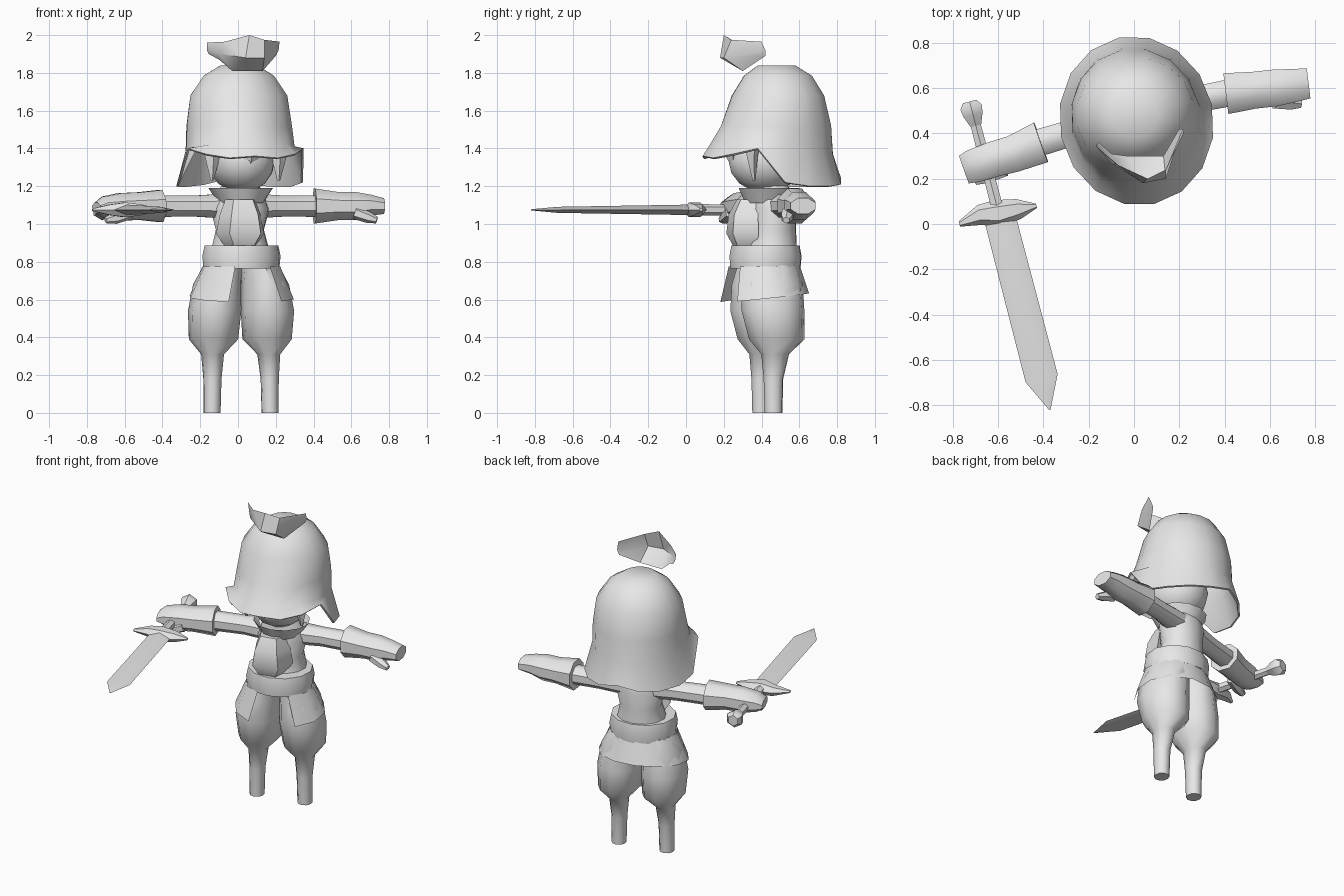
import bpy, bmesh
from math import sin, cos, pi, radians
from mathutils import Vector, Matrix

if "Cube" in bpy.data.objects:
    bpy.data.objects.remove(bpy.data.objects["Cube"])

grey = bpy.data.materials.new("plain grey")
grey.use_nodes = True
grey.diffuse_color = (0.8, 0.8, 0.8, 1)
grey.node_tree.nodes["Principled BSDF"].inputs["Base Color"].default_value = (0.8, 0.8, 0.8, 1)

# The figure is turned a little about the vertical axis
BODY = Matrix.Translation((0.01, 0.46, 0)) @ Matrix.Rotation(radians(12), 4, "Z")
WORLD = Matrix.Identity(4)


def loft(name, rings, frame=BODY, closed=True, cap=True, thick=0, sharp=45):
    """Skin rows of points into one smooth-shaded mesh."""
    bm = bmesh.new()
    rows = [[bm.verts.new(frame @ Vector(p)) for p in ring] for ring in rings]
    n = len(rows[0])
    for a, b in zip(rows, rows[1:]):
        for i in range(n if closed else n - 1):
            j = (i + 1) % n
            bm.faces.new((a[i], a[j], b[j], b[i]))
    if closed and cap:
        bm.faces.new(rows[0])
        bm.faces.new(rows[-1])
    bmesh.ops.recalc_face_normals(bm, faces=bm.faces)
    mesh = bpy.data.meshes.new(name)
    bm.to_mesh(mesh)
    bm.free()
    mesh.materials.append(grey)
    obj = bpy.data.objects.new(name, mesh)
    bpy.context.collection.objects.link(obj)
    bpy.ops.object.select_all(action="DESELECT")
    obj.select_set(True)
    bpy.context.view_layer.objects.active = obj
    bpy.ops.object.shade_smooth_by_angle(angle=radians(sharp))
    if thick:
        obj.modifiers.new("thickness", "SOLIDIFY").thickness = thick
    return obj


def oval(x, y, rx, ry, z, n=12):
    return [(x + rx * sin(2 * pi * i / n), y - ry * cos(2 * pi * i / n), z) for i in range(n)]


def tube(name, stations, n=8, turn=0.5, sharp=45):
    """Stations: position, half width, half height along a mostly level path."""
    pts = [Vector(s[0]) for s in stations]
    along = (pts[-1] - pts[0]).normalized()
    side = along.cross(Vector((0, 0, 1))).normalized()
    up = side.cross(along)
    rings = []
    for p, (_, w, h) in zip(pts, stations):
        angles = [2 * pi * (i + turn) / n for i in range(n)]
        rings.append([p + side * w * cos(a) + up * h * sin(a) for a in angles])
    return loft(name, rings, WORLD, sharp=sharp)


# Legs with puffed breeches
LEG = [(0.157, -0.03, 0.045, 0.048, 0), (0.155, -0.03, 0.048, 0.053, 0.18),
       (0.152, -0.02, 0.06, 0.075, 0.31), (0.145, -0.01, 0.13, 0.15, 0.39),
       (0.143, -0.03, 0.14, 0.17, 0.54), (0.13, -0.03, 0.125, 0.165, 0.68),
       (0.1, -0.03, 0.1, 0.14, 0.78)]
for label, s in (("left", 1), ("right", -1)):
    loft(label + "_leg", [oval(s * x, y, rx, ry, z, 10) for x, y, rx, ry, z in LEG])

# Belt and open-fronted skirt
loft("belt", [oval(0, -0.04, 0.205, 0.19, 0.765), oval(0, -0.04, 0.212, 0.195, 0.83),
              oval(0, -0.04, 0.2, 0.185, 0.885)])


def skirt_row(rx, ry, z, dip, gap, n=11):
    row = []
    for i in range(n):
        a = radians(7 + gap + (360 - 2 * gap) * i / (n - 1))
        row.append((rx * sin(a), -0.045 - ry * cos(a), z - dip * cos(a)))
    return row


loft("skirt", [skirt_row(0.212, 0.19, 0.775, 0, 27), skirt_row(0.285, 0.235, 0.61, 0.025, 31)],
     closed=False)

# Torso, collar and chest plate
loft("torso", [oval(0, -0.01, 0.155, 0.14, 0.87), oval(0, 0, 0.13, 0.125, 0.97),
               oval(0, 0, 0.16, 0.125, 1.08), oval(0, 0, 0.13, 0.11, 1.16),
               oval(0, -0.02, 0.09, 0.09, 1.22)])
loft("collar", [oval(0, -0.02, 0.12, 0.13, 1.11), oval(0, -0.02, 0.175, 0.165, 1.19)], cap=False)


def plate_row(w, depth, z):
    x = -0.02
    return [(x - w, -0.1, z), (x - 0.65 * w, -depth, z), (x + 0.65 * w, -depth, z), (x + w, -0.1, z)]


loft("chest_plate", [plate_row(0.085, 0.2, 0.885), plate_row(0.13, 0.23, 0.95),
                     plate_row(0.11, 0.22, 1.05), plate_row(0.08, 0.18, 1.13)])

# Head and tufts of hair
head_rows = []
for k in range(1, 8):
    a = pi * k / 8
    head_rows.append(oval(0, -0.04, 0.18 * sin(a), 0.2 * sin(a), 1.335 - 0.17 * cos(a)))
loft("head", head_rows, sharp=60)
for label, x, y, w, tip in (("middle", 0.01, -0.22, 0.08, 1.31), ("left", 0.18, -0.14, 0.06, 1.23),
                            ("right", -0.18, -0.14, 0.06, 1.23)):
    loft(label + "_hair_tuft", [oval(x, y, w, 0.04, 1.44, 4), oval(x, y - 0.01, 0.7 * w, 0.03, 1.36, 4),
                                oval(x, y, 0.008, 0.008, tip, 4)])

# Helmet: raised visor in front, flared guard around the sides and back
HALF_BRIM = [1.36, 1.35, 1.37, 1.4, 1.22, 1.2, 1.2, 1.21, 1.24]


def helmet_row(rx, front, back, z, tilt=0, brim=False):
    row = []
    for i in range(16):
        a = pi * i / 8
        c = cos(a)
        height = HALF_BRIM[min(i, 16 - i)] if brim else z + tilt * c
        mid = (back - front) / 2
        row.append((rx * sin(a), (front + back) / 2 - mid * c, height))
    return row


loft("helmet", [helmet_row(0.34, -0.38, 0.37, 0, brim=True),
                helmet_row(0.29, -0.335, 0.325, 1.40, 0.03),
                helmet_row(0.283, -0.28, 0.315, 1.52),
                helmet_row(0.262, -0.22, 0.275, 1.68),
                helmet_row(0.19, -0.155, 0.21, 1.785),
                helmet_row(0.1, -0.08, 0.12, 1.84)], thick=0.012, sharp=50).modifiers[0].offset = -1
# Open bottom: remove the lowest cap so that the face shows
helmet = bpy.data.objects["helmet"]
bm = bmesh.new()
bm.from_mesh(helmet.data)
caps = [f for f in bm.faces if len(f.verts) == 16]
bmesh.ops.delete(bm, geom=[min(caps, key=lambda f: f.calc_center_median().z)], context="FACES_ONLY")
bm.to_mesh(helmet.data)
bm.free()

# Curved crest sheet floating above the helmet
loft("crest", [
    [(-0.165, 0.34, 1.96), (-0.07, 0.26, 1.965), (0.06, 0.2, 2.0), (0.14, 0.24, 1.975), (0.22, 0.4, 1.965)],
    [(-0.165, 0.35, 1.92), (-0.1, 0.27, 1.9), (0.04, 0.18, 1.88), (0.14, 0.2, 1.88), (0.215, 0.42, 1.92)],
    [(-0.155, 0.36, 1.9), (-0.1, 0.31, 1.87), (-0.03, 0.3, 1.81), (0.13, 0.3, 1.81), (0.2, 0.42, 1.89)],
], WORLD, closed=False)

# Arms, gauntlets and thumbs
Z = 1.095
tube("left_arm", [((0.08, 0.5, Z), 0.08, 0.07), ((0.25, 0.545, Z), 0.062, 0.06), ((0.43, 0.58, Z), 0.065, 0.062)])
tube("right_arm", [((-0.08, 0.45, Z), 0.08, 0.07), ((-0.23, 0.415, Z), 0.062, 0.06), ((-0.43, 0.355, Z), 0.065, 0.062)])
tube("left_gauntlet", [((0.405, 0.575, Z), 0.098, 0.1), ((0.53, 0.59, Z), 0.088, 0.08),
                       ((0.62, 0.6, Z), 0.088, 0.08), ((0.7, 0.61, 1.1), 0.08, 0.06),
                       ((0.77, 0.62, 1.095), 0.072, 0.045)])
tube("right_gauntlet", [((-0.41, 0.36, Z), 0.1, 0.092), ((-0.53, 0.31, Z), 0.088, 0.078),
                        ((-0.62, 0.285, 1.09), 0.085, 0.08), ((-0.71, 0.255, 1.09), 0.08, 0.06),
                        ((-0.75, 0.24, 1.085), 0.07, 0.03)])
tube("left_thumb", [((0.62, 0.54, 1.06), 0.035, 0.035), ((0.69, 0.535, 1.035), 0.035, 0.03),
                    ((0.735, 0.53, 1.02), 0.02, 0.018)], n=6)
tube("right_thumb", [((-0.57, 0.24, 1.06), 0.035, 0.035), ((-0.65, 0.21, 1.03), 0.035, 0.03),
                     ((-0.7, 0.19, 1.02), 0.02, 0.018)], n=6)

# Sword: pommel, grip, guard and blade along one line
S = 1.075
start, step = Vector((-0.725, 0.54, S)), Vector((0.252, -0.968, 0))


def on_sword(d):
    return start + step * d


tube("sword_pommel", [(on_sword(d), w, w) for d, w in
                      ((0, 0.035), (0.025, 0.056), (0.06, 0.05), (0.11, 0.028))], n=6)
tube("sword_grip", [(on_sword(0.09), 0.026, 0.026), (on_sword(0.47), 0.03, 0.03),
                    (on_sword(0.53), 0.04, 0.035)], n=6)
tube("sword_guard", [((-0.77, 0, S), 0.012, 0.008), ((-0.68, 0.04, S), 0.045, 0.032),
                     ((-0.6, 0.045, S), 0.062, 0.045), ((-0.51, 0.066, S), 0.045, 0.032),
                     ((-0.43, 0.08, S), 0.01, 0.008)], n=6, turn=0)
tube("sword_blade", [(on_sword(0.52), 0.07, 0.028), (on_sword(1.26), 0.073, 0.016),
                     (on_sword(1.405), 0.003, 0.003)], n=4, turn=0, sharp=35)
